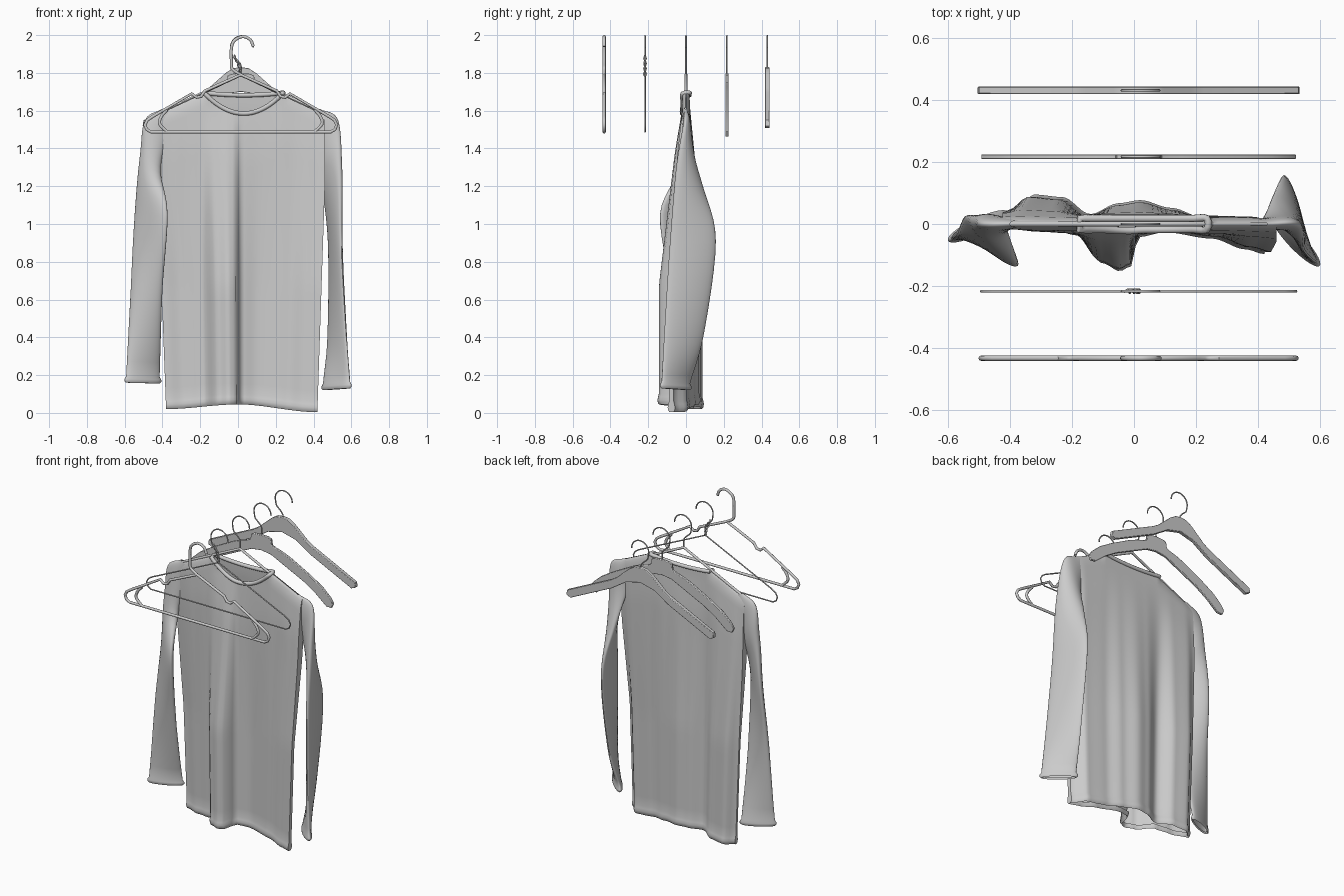
import bpy, bmesh, math
from mathutils import Vector

if "Cube" in bpy.data.objects:
    bpy.data.objects.remove(bpy.data.objects["Cube"])

C = 0.015  # centre line of the hangers


def finish(ob, angle=40):
    bpy.ops.object.select_all(action='DESELECT')
    ob.select_set(True)
    bpy.context.view_layer.objects.active = ob
    if ob.type == 'CURVE':
        bpy.ops.object.convert(target='MESH')
    bpy.ops.object.shade_smooth_by_angle(angle=math.radians(angle))


def spline(pts, n):
    """Catmull-Rom resampling of a list of vectors."""
    p = [Vector(q) for q in pts]
    p = [2 * p[0] - p[1]] + p + [2 * p[-1] - p[-2]]
    out = []
    for i in range(1, len(p) - 2):
        for k in range(n):
            t = k / n
            a, b, c, d = p[i - 1:i + 3]
            out.append(0.5 * (2 * b + (c - a) * t + (2 * a - 5 * b + 4 * c - d) * t * t
                              + (3 * b - a - 3 * c + d) * t ** 3))
    return out + [p[-2]]


def tube(name, pts, r, closed=False):
    cu = bpy.data.curves.new(name, 'CURVE')
    cu.dimensions = '3D'
    cu.bevel_depth, cu.bevel_resolution, cu.use_fill_caps = r, 3, True
    s = cu.splines.new('POLY')
    s.points.add(len(pts) - 1)
    for q, p in zip(s.points, pts):
        q.co = (*p, 1)
    s.use_cyclic_u = closed
    ob = bpy.data.objects.new(name, cu)
    bpy.context.collection.objects.link(ob)
    finish(ob, 50)


def at(y, pts, side=1):
    return [(C + side * x, y, z) for x, z in pts]


def sym(half):
    """Mirror a half outline that runs from the top centre to the bottom centre."""
    return half + [(-x, z) for x, z in reversed(half) if x > 0]


def hook(name, y, r, base):
    arc = [(0.006 + 0.06 * math.cos(a), 1.935 + (0.065 - r) * math.sin(a))
           for a in (math.radians(d) for d in range(0, 196, 15))]
    arc += [(-0.045, 1.89), (-0.018, 1.865), (0, 1.84), (0, base)]
    tube(name, spline(at(y, arc), 3), r)


def mesh_obj(name, bm):
    me = bpy.data.meshes.new(name)
    bm.to_mesh(me)
    bm.free()
    ob = bpy.data.objects.new(name, me)
    bpy.context.collection.objects.link(ob)
    return ob


def plank(name, y, half, thick):
    bm = bmesh.new()
    f = bm.faces.new([bm.verts.new((x, y - thick / 2, z)) for x, y, z in at(y, sym(half))])
    g = bmesh.ops.extrude_face_region(bm, geom=[f])
    bmesh.ops.translate(bm, vec=(0, thick, 0),
                        verts=[v for v in g['geom'] if isinstance(v, bmesh.types.BMVert)])
    bmesh.ops.recalc_face_normals(bm, faces=bm.faces)
    ob = mesh_obj(name, bm)
    m = ob.modifiers.new('round', 'BEVEL')
    m.width, m.segments, m.angle_limit = 0.003, 2, math.radians(60)
    m.limit_method = 'ANGLE'
    finish(ob)


def loft(name, rings):
    bm = bmesh.new()
    rows = [[bm.verts.new(p) for p in r] for r in rings]
    n = len(rows[0])
    for a, b in zip(rows, rows[1:]):
        for i in range(n):
            bm.faces.new((a[i], a[(i + 1) % n], b[(i + 1) % n], b[i]))
    bmesh.ops.recalc_face_normals(bm, faces=bm.faces)
    finish(mesh_obj(name, bm), 60)


def interp(pts, x):
    if x <= pts[0][0]:
        return pts[0][1]
    for (a, p), (b, q) in zip(pts, pts[1:]):
        if x <= b:
            t = (x - a) / (b - a)
            return p + (q - p) * t * t * (3 - 2 * t)
    return pts[-1][1]


# front plastic hanger with strap notches and inner braces
END = [(0.47, 1.567), (0.495, 1.55), (0.508, 1.525), (0.498, 1.5), (0.475, 1.487)]
R, YF = 0.0085, -0.433
tube('plastic_frame', at(YF, sym([(0, 1.79), (0.19, 1.705), (0.21, 1.675), (0.235, 1.67), (0.26, 1.69)]
                                 + END + [(0, 1.487)])), R, True)
for s in (1, -1):
    tube('plastic_brace', spline(at(YF, [(0.39, 1.605), (0.42, 1.57), (0.43, 1.53), (0.39, 1.487)], s), 4), R)
tube('plastic_hook', spline(at(YF, [(0.066, 1.94), (0.05, 1.975), (0.01, 1.992), (-0.035, 1.97), (-0.05, 1.93),
                                    (-0.05, 1.86), (-0.045, 1.82), (0, 1.79)]), 5), R)

# wire hanger with twisted neck
W, YW = 0.004, -0.217
tube('wire_frame', at(YW, sym([(0, 1.785)] + END + [(0, 1.487)])), W, True)
hook('wire_hook', YW, W, 1.78)
for ph in (0, math.pi):
    tube('wire_twist', [(C - 0.04 * (k / 48) ** 2 + 0.006 * math.cos(k * 0.27 + ph),
                         YW + 0.006 * math.sin(k * 0.27 + ph), 1.78 + k * 0.0024) for k in range(49)], 0.0035)

# hanger inside the shirt
tube('shirt_hanger_frame', at(0, sym([(0, 1.79), (0.2, 1.695)] + END + [(0, 1.49)])), 0.008, True)
hook('shirt_hanger_hook', 0, W, 1.78)

# two wooden hangers
plank('notched_wood_arms', 0.217, [(0, 1.798), (0.05, 1.795), (0.07, 1.785), (0.075, 1.75), (0.1, 1.738),
      (0.14, 1.727), (0.2, 1.703), (0.34, 1.63), (0.43, 1.575), (0.485, 1.525), (0.507, 1.49), (0.495, 1.463),
      (0.46, 1.465), (0.38, 1.53), (0.3, 1.58), (0.16, 1.647), (0.07, 1.69), (0, 1.7)], 0.016)
hook('notched_wood_hook', 0.217, W, 1.79)
plank('plain_wood_arms', 0.431, [(0, 1.83), (0.04, 1.825), (0.08, 1.8), (0.17, 1.72), (0.21, 1.695), (0.515, 1.55),
      (0.52, 1.52), (0.49, 1.507), (0.2, 1.645), (0.1, 1.71), (0, 1.735)], 0.024)
hook('plain_wood_hook', 0.431, W, 1.81)

# shirt body: front and back sheets with draped folds fading toward the shoulders
FRONT = [(-.38, .03), (-.27, -.01), (-.18, -.03), (-.1, -.12), (-.045, -.145), (-.01, -.13), (.015, -.035),
         (.1, -.02), (.25, -.04), (.36, -.075), (.42, -.09)]
BACK = [(-.38, .045), (-.32, .088), (-.23, .08), (-.14, .025), (-.05, .06), (.02, .07), (.12, .045), (.22, .015),
        (.35, .005), (.42, -.065)]
HEM = [(-.38, .02), (0, .045), (.42, .004)]
N = 56
NC, NW = 0.03, 0.21  # neck centre and half width


def body_point(t, v, back, inset=0):
    xh = -.38 + .8 * t
    xt = -.425 + .885 * t
    d = abs(xt - NC)
    if d < NW:
        top = (1.682 if back else 1.585) + (0.013 if back else 0.11) * (d / NW) ** 2
    else:
        top = 1.695 - (d - NW) * 0.46
    hem = interp(HEM, xh)
    z = hem + (top - hem) * v
    x = xh + (xt - xh) * min(1, z / 1.2)
    a = max(0, min(1, (1.62 - z) / 0.95))
    base = 0.018 + 0.012 * min(1, (1 - v) / 0.15)
    if d > NW:
        base *= 0.2 + 0.8 * min(1, math.sqrt((1 - v) / 0.03))
    f, b = interp(FRONT, xh), interp(BACK, xh)
    y = (base if back else -base) * (1 - a) + (b if back else f) * a
    y += inset * (-1 if back else 1)
    return (x, y, z)


rows = [(0.016, 0.014), (0.004, 0.01), (0, 0.003), (0.006, -0.005), (0.016, -0.007), (0.026, -0.004), (0.036, 0)]
rows += [(0.036 + 0.914 * i / 26, 0) for i in range(1, 27)]
rows += [(v, 0) for v in (0.965, 0.98, 0.99, 0.996, 1)]
loft('shirt_body', [[body_point(i / N, v, False, o) for i in range(N + 1)]
                    + [body_point(i / N, v, True, o) for i in range(N, -1, -1)] for v, o in rows])


# rolled collar
def neck(k, back):
    return body_point((NC + .425 + 0.205 * k / 5) / .885, 1, back)


tube('shirt_collar', spline([neck(k, False) for k in range(-5, 6)] + [neck(k, True) for k in range(5, -6, -1)], 3),
     0.012, True)


# sleeves: flattened rings given by an inner edge, an outer edge and a half thickness
def sleeve(name, data):
    inner = spline([d[0:3] for d in data], 6)
    outer = spline([d[3:6] for d in data], 6)
    half = spline([(d[6], 0, 0) for d in data], 6)
    secs = [(a, b, h.x) for a, b, h in zip(inner, outer, half)]
    a, b, h = secs[-1]
    for k, dz in ((0.05, -0.015), (0.05, -0.027), (0.0, -0.035), (-0.06, -0.025)):  # rolled cuff
        e, o = (b - a) * k, Vector((0, 0, dz))
        secs.append((a - e + o, b + e + o, h * (1 + 4 * k)))
    rings = []
    for a, b, h in secs:
        m, e = (a + b) / 2, (b - a) / 2
        p = Vector((-e.y, e.x, 0)).normalized() * h
        rings.append([m + e * math.cos(q) + p * math.sin(q) for q in (2 * math.pi * j / 28 for j in range(28))])
    loft(name, rings)


sleeve('left_sleeve', [(-.34, 0, 1.58, -.4, 0, 1.61, .012), (-.38, 0, 1.44, -.493, 0, 1.55, .024),
                       (-.41, -.03, 1.27, -.518, .015, 1.36, .035), (-.375, -.135, 1.05, -.545, .025, 1.05, .028),
                       (-.4, -.065, .65, -.568, -.02, .65, .032), (-.415, .035, .19, -.592, -.05, .195, .022)])
sleeve('right_sleeve', [(.37, 0, 1.58, .43, 0, 1.61, .012), (.41, .01, 1.4, .53, 0, 1.55, .024),
                        (.45, .09, 1.19, .545, -.05, 1.3, .032), (.483, .158, .91, .546, -.085, .9, .024),
                        (.478, .095, .42, .572, -.115, .42, .022), (.452, .02, .155, .592, -.128, .165, .022)])
